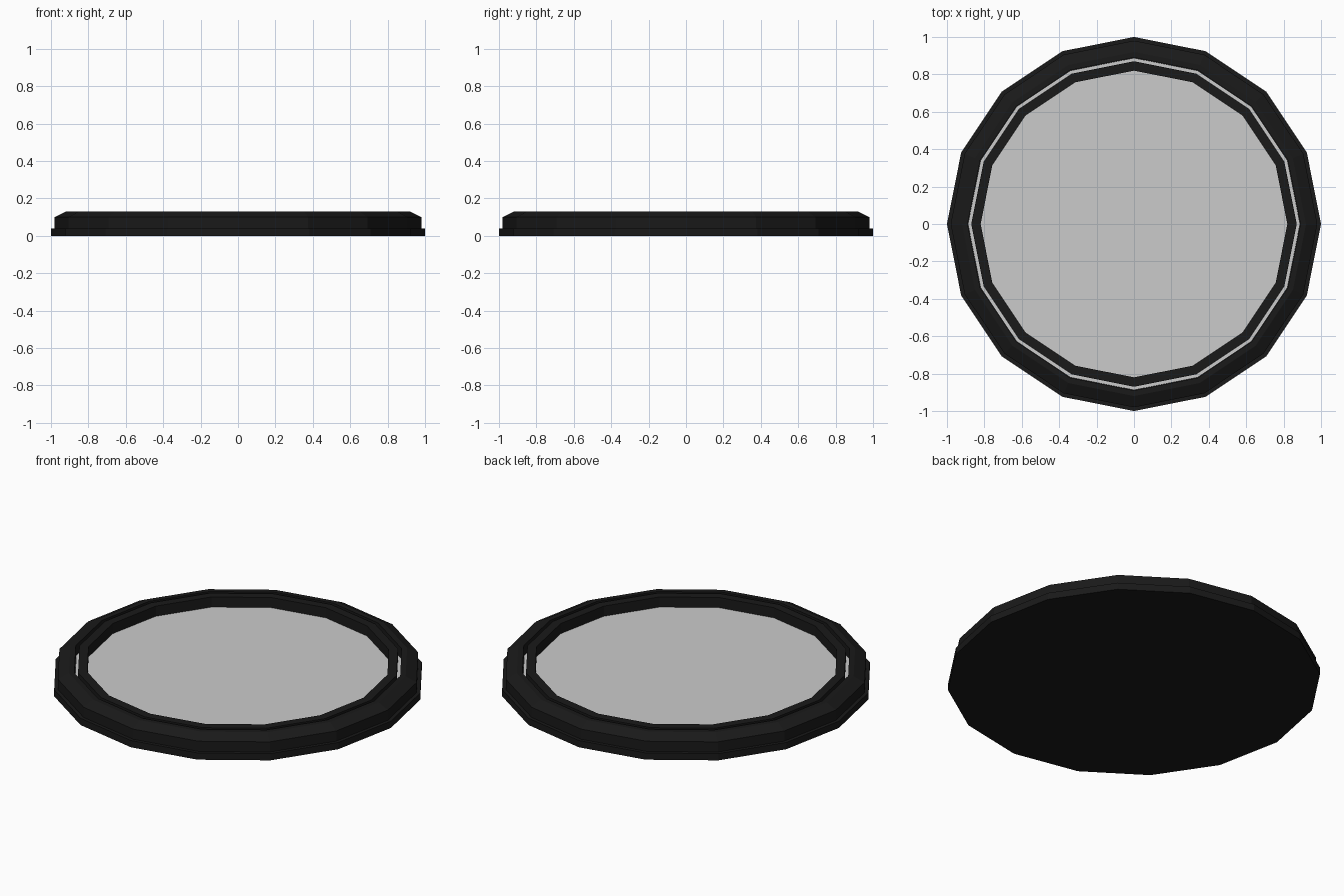
import bpy, bmesh, math

if "Cube" in bpy.data.objects:
    bpy.data.objects.remove(bpy.data.objects["Cube"])

SIDES = 16


def material(name, rgb):
    m = bpy.data.materials.new(name)
    m.diffuse_color = (*rgb, 1)
    m.use_nodes = True
    m.node_tree.nodes["Principled BSDF"].inputs["Base Color"].default_value = m.diffuse_color
    return m


def lathe(name, profile, mat=None, closed=False):
    """Turn an (r, z) profile around z with flat 16-sided facets."""
    bm = bmesh.new()
    verts = [bm.verts.new((r, 0, z)) for r, z in profile]
    pairs = list(zip(verts, verts[1:]))
    if closed:
        pairs.append((verts[-1], verts[0]))
    edges = [bm.edges.new(p) for p in pairs]
    bmesh.ops.spin(bm, geom=verts + edges, cent=(0, 0, 0), axis=(0, 0, 1),
                   angle=math.tau, steps=SIDES, use_merge=False)
    bmesh.ops.remove_doubles(bm, verts=bm.verts, dist=1e-4)
    bmesh.ops.recalc_face_normals(bm, faces=bm.faces)
    mesh = bpy.data.meshes.new(name)
    bm.to_mesh(mesh)
    bm.free()
    obj = bpy.data.objects.new(name, mesh)
    bpy.context.collection.objects.link(obj)
    if mat:
        mesh.materials.append(mat)
    return obj


black = material("black", (0.01, 0.01, 0.01))
FLOOR, TOP = 0.07, 0.13

# Stepped, chamfered outer body with a solid underside
lathe("base_rim", [(0, 0), (1, 0), (1, 0.04), (0.98, 0.04), (0.98, 0.10),
                   (0.92, TOP), (0.89, TOP), (0.89, FLOOR - 0.01),
                   (0, FLOOR - 0.01)], black)

# Grey plate, showing in the middle and in the groove
lathe("plate", [(0, FLOOR - 0.005), (0.888, FLOOR - 0.005),
                (0.888, FLOOR), (0, FLOOR)])

# Raised inner ring standing on the plate
lathe("inner_ring", [(0.82, FLOOR - 0.003), (0.87, FLOOR - 0.003),
                     (0.87, TOP), (0.82, TOP)], black, closed=True)
